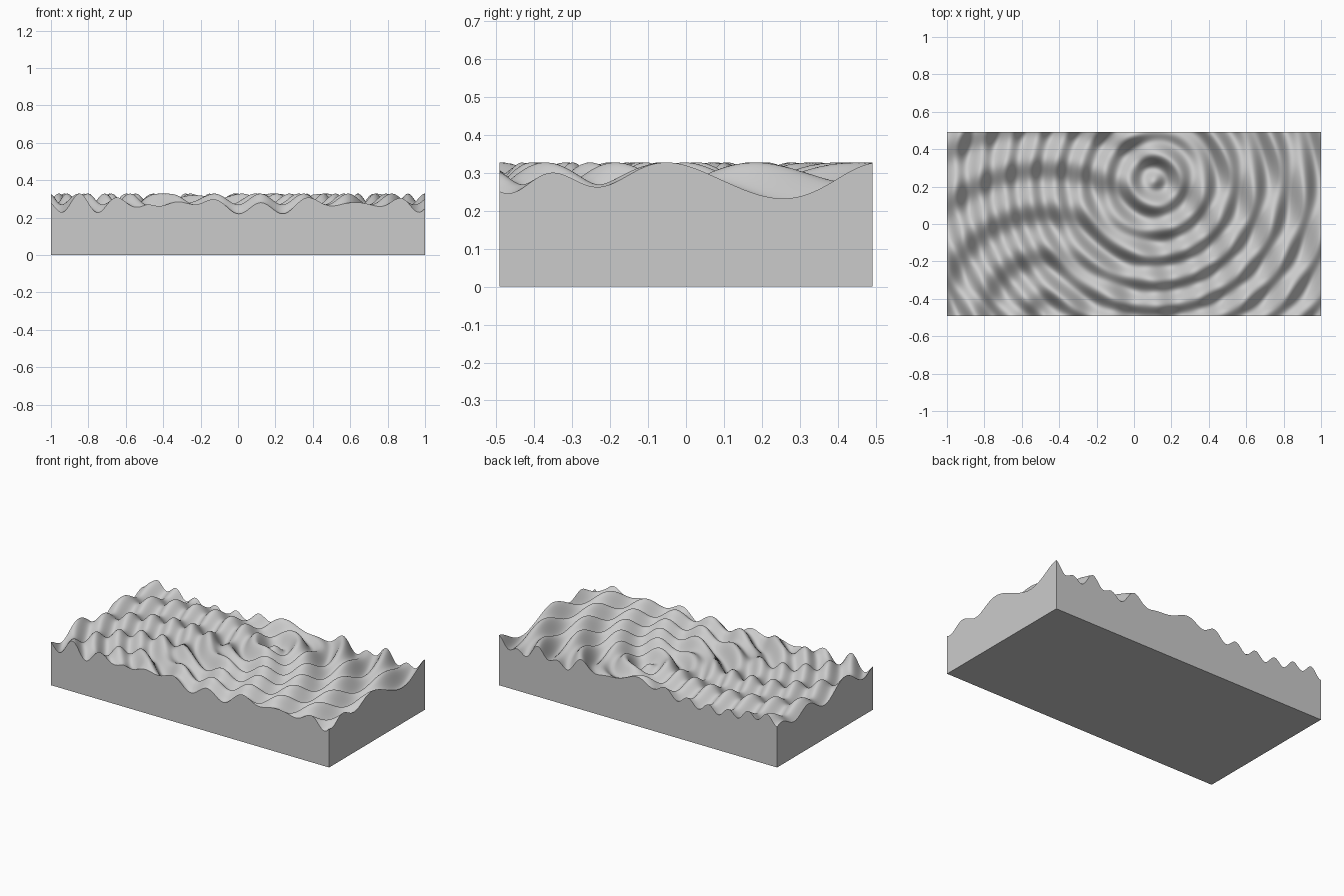
import bpy
import bmesh
import math

if "Cube" in bpy.data.objects:
    bpy.data.objects.remove(bpy.data.objects["Cube"], do_unlink=True)

HALF_X, HALF_Y = 1.0, 0.492
MEAN_HEIGHT = 0.274
# Each ripple source: centre x, centre y, wavelength, amplitude, radius of a crest
SOURCES = [
    (0.11, 0.235, 0.1335, 0.025, 0.0),
    (-0.48, -0.49, 0.235, 0.029, 0.1325),
]


def surface_height(x, y):
    """Sum of the circular waves spreading from every source."""
    z = MEAN_HEIGHT
    for cx, cy, wavelength, amplitude, crest in SOURCES:
        r = math.hypot(x - cx, y - cy)
        z += amplitude * math.cos(math.tau * (r - crest) / wavelength)
    return z


def make_material(name, rgb):
    mat = bpy.data.materials.new(name)
    mat.use_nodes = True
    colour = (*rgb, 1.0)
    mat.diffuse_color = colour
    mat.node_tree.nodes["Principled BSDF"].inputs["Base Color"].default_value = colour
    return mat


# Rippled top surface
bm = bmesh.new()
bmesh.ops.create_grid(bm, x_segments=260, y_segments=128, size=1.0)
for v in bm.verts:
    v.co.x *= HALF_X
    v.co.y *= HALF_Y
    v.co.z = surface_height(v.co.x, v.co.y)
for f in bm.faces:
    f.smooth = True

# Straight side walls, dropped from the rim to the ground
rim = [e for e in bm.edges if e.is_boundary]
for e in rim:
    e.smooth = False
walls = bmesh.ops.extrude_edge_only(bm, edges=rim)["geom"]
for item in walls:
    if isinstance(item, bmesh.types.BMVert):
        item.co.z = 0.0
    elif isinstance(item, bmesh.types.BMFace):
        item.smooth = False

# Flat underside
base_edges = [e for e in bm.edges if e.is_boundary]
base = bmesh.ops.contextual_create(bm, geom=base_edges)["faces"]
for f in base:
    f.smooth = False
bmesh.ops.recalc_face_normals(bm, faces=bm.faces[:])

mesh = bpy.data.meshes.new("rippled_block")
bm.to_mesh(mesh)
bm.free()
mesh.materials.append(make_material("light grey", (0.6, 0.6, 0.6)))
block = bpy.data.objects.new("rippled_block", mesh)
bpy.context.collection.objects.link(block)
